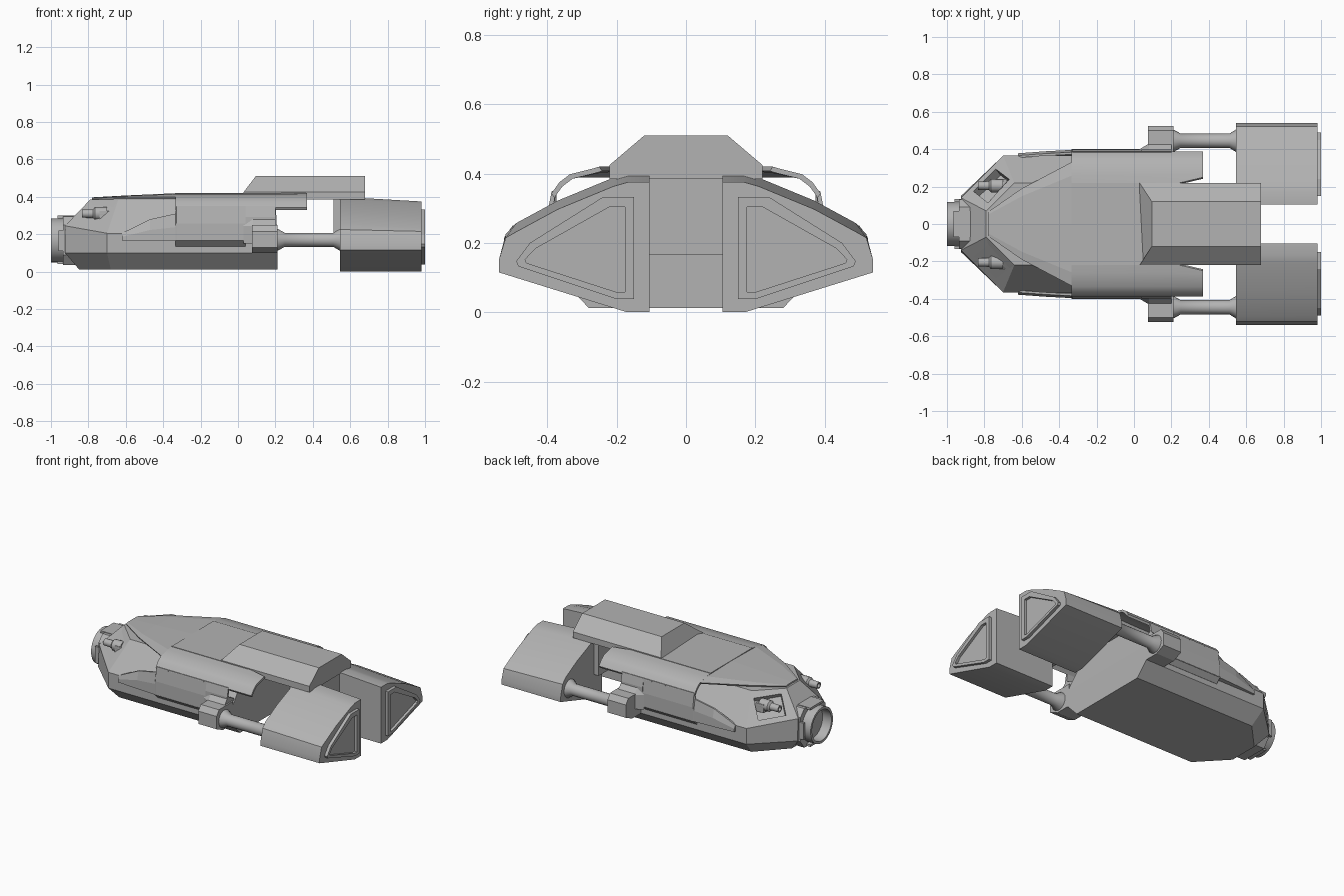
import bpy, bmesh, math
from mathutils import Vector, Matrix

if "Cube" in bpy.data.objects:
    bpy.data.objects.remove(bpy.data.objects["Cube"])

# dark grey plating
grey = bpy.data.materials.new("dark_grey")
grey.diffuse_color = (.45, .45, .45, 1)
grey.use_nodes = True
grey.node_tree.nodes["Principled BSDF"].inputs["Base Color"].default_value = grey.diffuse_color


def finish(name, bm, mirror=False, smooth=False):
    bmesh.ops.recalc_face_normals(bm, faces=bm.faces)
    me = bpy.data.meshes.new(name)
    bm.to_mesh(me)
    bm.free()
    me.materials.append(grey)
    ob = bpy.data.objects.new(name, me)
    bpy.context.collection.objects.link(ob)
    if smooth:
        bpy.ops.object.select_all(action='DESELECT')
        ob.select_set(True)
        bpy.context.view_layer.objects.active = ob
        bpy.ops.object.shade_smooth_by_angle(angle=math.radians(32))
    if mirror:
        m = ob.modifiers.new("mirror", 'MIRROR')
        m.use_axis = (False, True, False)
    return ob


def loft(name, rings, mirror=False, smooth=False):
    """Skin closed rings of equal length and cap both ends."""
    bm = bmesh.new()
    vs = [[bm.verts.new(p) for p in r] for r in rings]
    n = len(rings[0])
    for a, b in zip(vs, vs[1:]):
        for i in range(n):
            j = (i + 1) % n
            bm.faces.new((a[i], a[j], b[j], b[i]))
    bm.faces.new(vs[0])
    bm.faces.new(vs[-1])
    return finish(name, bm, mirror, smooth)


def at_x(x, pts):
    return [(x, y, z) for y, z in pts]


def both(pts):
    """Complete a half outline with its mirror image across y = 0."""
    return pts + [(x, -y, z) for x, y, z in reversed(pts)]


def turned(name, prof, y, z, n=20, mirror=False):
    """Round part along x from (x, radius) steps."""
    rings = [[(x, y + r * math.cos(2 * math.pi * i / n), z + r * math.sin(2 * math.pi * i / n))
              for i in range(n)] for x, r in prof]
    return loft(name, rings, mirror, True)


def box(name, x0, x1, y0, y1, z0, z1, mirror=False):
    pts = [(y0, z0), (y1, z0), (y1, z1), (y0, z1)]
    return loft(name, [at_x(x0, pts), at_x(x1, pts)], mirror)


def sheet(pts, t=.013):
    """Closed thin section from an open yz line, thickened inward."""
    return pts + [(max(y - t * .6, 0), z - t) for y, z in reversed(pts)]


# faceted main hull, stacked outlines from belly to roof
hull = loft("main_hull", [
    both([(-.85, .1, .012), (-.68, .28, .012), (.21, .28, .012)]),
    both([(-.925, .15, .1), (-.7, .365, .1), (.21, .365, .1)]),
    both([(-.925, .14, .245), (-.7, .365, .205), (.21, .365, .205)]),
    both([(-.79, .07, .385), (-.64, .22, .385), (.2, .22, .385)])])

# gun recesses cut into the slanted bow faces
u = Vector((.23, .225, -.04)).normalized()
n = Vector((-.45, .58, .67)).normalized()
v = n.cross(u).normalized()
for s in (1, -1):
    bm = bmesh.new()
    bmesh.ops.create_cube(bm, size=1)
    m = Matrix((u * .17, v * .14, n * .13)).transposed().to_4x4()
    m.translation = Vector((-.765, .21, .31))
    bm.transform(Matrix.Diagonal((1, s, 1, 1)) @ m)
    cut = finish("recess_cutter", bm)
    cut.hide_render = True
    cut.hide_viewport = True
    b = hull.modifiers.new("recess", 'BOOLEAN')
    b.operation = 'DIFFERENCE'
    b.solver = 'EXACT'
    b.object = cut
turned("gun_barrel", [(-.70, .036), (-.765, .036), (-.775, .024), (-.835, .022),
                      (-.835, .014), (-.80, .014)], .205, .31, 14, True)
box("gun_mount", -.74, -.68, .17, .24, .27, .325, True)

# docking collar on the bow
turned("docking_tube", [(-.86, .118), (-1, .118), (-1, .102), (-.93, .102)], 0, .167, 28)
loft("docking_frame", [at_x(x, [(-.09, .035), (.09, .035), (.132, .09), (.132, .25),
                                (.09, .295), (-.09, .295), (-.132, .25), (-.132, .09)])
                       for x in (-.935, -.85)])
for z in (.04, .285):
    box("docking_clamp", -.965, -.86, -.07, .07, z, z + .014)
box("docking_side_clamp", -.96, -.87, .118, .134, .11, .22, True)

# roof plating: tapered bow plate and flat centre plate
loft("bow_roof_plate", [at_x(x, sheet([(0, z), (w * .78, z - d * .25), (w, z - d)], .01))
                        for x, w, z, d in ((-.78, .065, .397, .004), (-.6, .19, .407, .008),
                                           (-.335, .33, .419, .02))], True)
box("centre_roof_plate", -.335, .2, -.22, .22, .38, .421)


# curved shoulder fenders with rear overhang
def fender(x, y0):
    return at_x(x, sheet([(y0, .42), (max(.26, y0 + .02), .414), (.335, .398),
                          (.365, .375), (.388, .343)]))


loft("shoulder_fender", [fender(-.335, .2), fender(.16, .2), fender(.37, .25)], True, True)


# side skirt panels hanging below the fenders
def skirt(x, zb, zt, y):
    zm = (zb + zt) / 2
    return at_x(x, [(y, zb), (y, zm), (y - .012, zt), (y - .024, zt), (y - .014, zm), (y - .035, zb)])


loft("side_skirt", [skirt(-.62, .165, .206, .378), skirt(-.47, .165, .28, .389),
                    skirt(-.335, .165, .31, .396), skirt(-.33, .165, .35, .399),
                    skirt(.04, .165, .35, .399)], True)
loft("skirt_rear", [skirt(x, .235, .35, .399) for x in (.04, .2)], True)
loft("skirt_rail", [at_x(x, [(.355, .135), (.366, .135), (.4, .167), (.355, .167)])
                    for x in (-.335, .04)], True)

# sponsons carrying the engine arms
loft("sponson", [at_x(x, [(.35, .1), (.46, .1), (.525, .13), (.525, .215), (.5, .25), (.35, .25)])
                 for x in (.075, .21)], True)
loft("sponson_root", [at_x(x, [(.33, .15), (w, .15), (w, .245), (.39, .29), (.33, .26)])
                      for x, w in ((.03, .4), (.08, .43), (.2, .43))], True)
turned("engine_arm", [(.2, .058), (.215, .058), (.25, .038), (.51, .038), (.545, .06), (.56, .06)],
       .445, .17, 18, True)

# rear dorsal hump and its support pylon
hump = [[(x0, .22, .385), (x0, .22, .425), (x1, .12, .51)] for x0, x1 in ((.03, .095), (.68, .68))]
loft("dorsal_hump", [both(h) for h in hump])
box("engine_pylon", .51, .675, -.19, .19, .165, .39)


# engine nacelles with a raised exhaust frame
def nacelle(x, d):
    return at_x(x, [(.105, 0), (.105, .4 - d), (.168, .4 - d), (.21, .388 - d), (.37, .322 - d),
                    (.49, .257 - d), (.52, .225 - d * .4), (.54, .15), (.54, .115), (.17, 0)])


loft("engine_nacelle", [nacelle(.545, 0), nacelle(.98, .025)], True, True)
outer = [(.15, .038), (.15, .332), (.24, .332), (.45, .2), (.49, .147), (.483, .132), (.2, .038)]
inner = [(.176, .058), (.176, .303), (.222, .303), (.435, .183), (.464, .152), (.46, .142), (.2, .058)]
loft("exhaust_frame", [at_x(.97, outer), at_x(1, outer), at_x(1, inner), at_x(.983, inner)], True)
